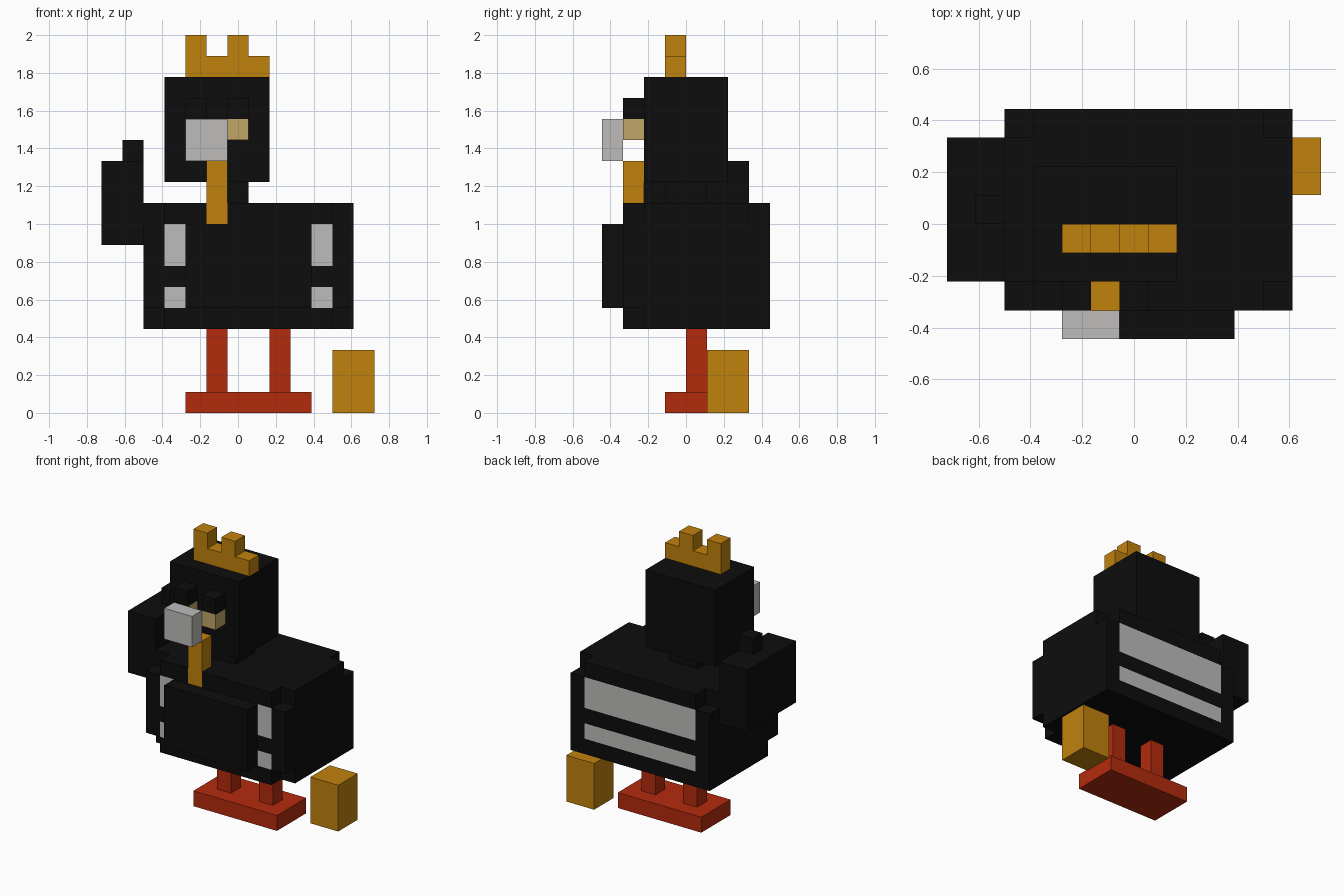
import bpy, bmesh
from itertools import product
from mathutils import Vector

cube = bpy.data.objects.get("Cube")
if cube:
    bpy.data.objects.remove(cube, do_unlink=True)

U = 2 / 18                       # edge of one block
ORIGIN = Vector((6.5, 4, 0))     # block grid centre


def material(name, rgb):
    m = bpy.data.materials.new(name)
    m.use_nodes = True
    m.diffuse_color = (*rgb, 1)
    m.node_tree.nodes["Principled BSDF"].inputs["Base Color"].default_value = (*rgb, 1)
    return m


BLACK = material("black", (0.004, 0.004, 0.004))
GOLD = material("gold", (0.53, 0.22, 0.004))
RED = material("red", (0.456, 0.024, 0.004))
GREY = material("light grey", (0.51, 0.505, 0.50))
TAN = material("tan", (0.527, 0.381, 0.138))


def blocks(name, mats, boxes, missing=(), paint=None):
    """Join grid boxes (x0, x1, y0, y1, z0, z1) into one outer shell.
    paint(cell, normal) gives the material index of a face."""
    cells = set()
    for x0, x1, y0, y1, z0, z1 in boxes:
        cells |= set(product(range(x0, x1), range(y0, y1), range(z0, z1)))
    cells -= set(missing)
    bm = bmesh.new()
    for cell in sorted(cells):
        for axis, side in product(range(3), (0, 1)):
            n = [0, 0, 0]
            n[axis] = 2 * side - 1
            if tuple(c + d for c, d in zip(cell, n)) in cells:
                continue
            a, b = (axis + 1) % 3, (axis + 2) % 3
            ring = []
            for s, t in ((0, 0), (1, 0), (1, 1), (0, 1)):
                p = Vector(cell)
                p[axis] += side
                p[a] += s
                p[b] += t
                ring.append(bm.verts.new((p - ORIGIN) * U))
            face = bm.faces.new(ring if side else ring[::-1])
            face.material_index = paint(cell, n) if paint else 0
    bmesh.ops.remove_doubles(bm, verts=bm.verts, dist=1e-4)
    bmesh.ops.dissolve_limit(bm, angle_limit=0.01, verts=bm.verts,
                             edges=bm.edges, delimit={'MATERIAL'})
    mesh = bpy.data.meshes.new(name)
    bm.to_mesh(mesh)
    bm.free()
    for m in mats:
        mesh.materials.append(m)
    obj = bpy.data.objects.new(name, mesh)
    bpy.context.collection.objects.link(obj)
    return obj


# Body: notched corners, chest plate, striped front and back
def body_paint(cell, n):
    x, y, z = cell
    if n[1] and y > 0:
        if 3 <= x < 11 and z in (5, 7, 8):
            return 1
        if n[1] < 0 and x == 5 and z == 9:
            return 2
    return 0


notches = [(x, y, 9) for x in (2, 11) for y in (1, 7)]
notches += [(x, 1, 4) for x in (2, 11)]
blocks("body", [BLACK, GREY, GOLD],
       [(2, 12, 1, 8, 4, 10), (4, 10, 0, 1, 5, 9)], notches, body_paint)

# Raised wing with a small knob on top
blocks("right_wing", [BLACK], [(0, 2, 2, 7, 8, 12), (1, 2, 4, 5, 12, 13)])

# Head and neck
blocks("head", [BLACK], [(3, 8, 2, 6, 11, 16)])
blocks("neck", [BLACK], [(5, 7, 3, 5, 10, 11)])

# Eyes with brows
for side, x in (("right", 4), ("left", 6)):
    blocks(side + "_eye", [TAN], [(x, x + 1, 1, 2, 13, 14)])
    blocks(side + "_brow", [BLACK], [(x, x + 1, 1, 2, 14, 15)])

# Eyepiece and beak
blocks("eyepiece", [GREY], [(4, 6, 0, 1, 12, 14)])
blocks("beak", [GOLD], [(5, 6, 1, 2, 10, 12)])

# Crown
blocks("crown", [GOLD], [(4, 8, 3, 4, 16, 17)] +
       [(x, x + 1, 3, 4, 17, 18) for x in (4, 6)])

# Legs and shared foot slab
for side, x in (("right", 5), ("left", 8)):
    blocks(side + "_leg", [RED], [(x, x + 1, 4, 5, 1, 4)])
blocks("foot_base", [RED], [(4, 10, 3, 6, 0, 1)])

# Loose block standing beside the feet
blocks("side_block", [GOLD], [(11, 13, 5, 7, 0, 3)])
